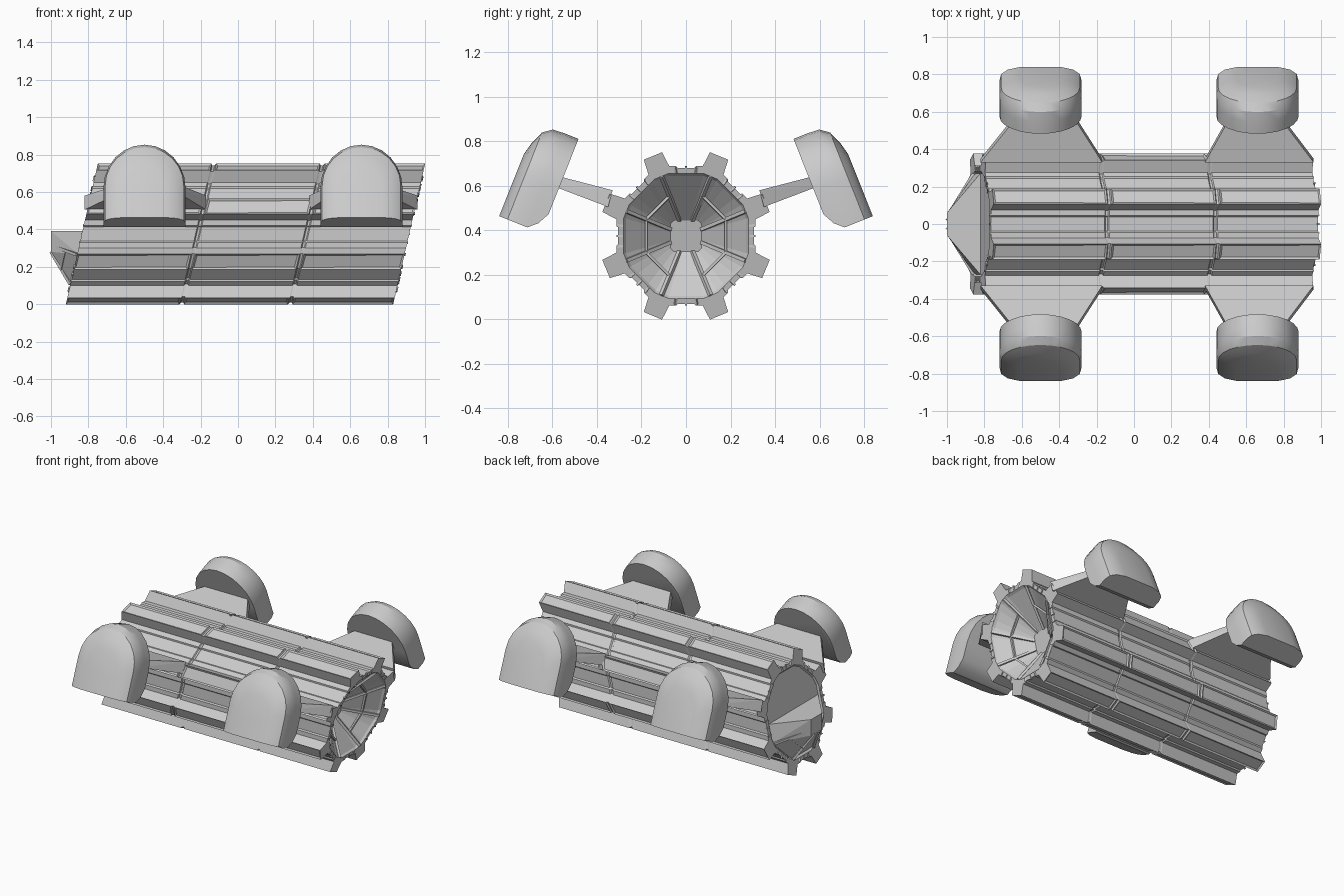
import bpy, bmesh
from math import sin, cos, pi, radians
from mathutils import Vector

if "Cube" in bpy.data.objects:
    bpy.data.objects.remove(bpy.data.objects["Cube"])

grey = bpy.data.materials.new("light_grey")
grey.use_nodes = True
grey.diffuse_color = (0.6, 0.6, 0.6, 1)
grey.node_tree.nodes["Principled BSDF"].inputs["Base Color"].default_value = grey.diffuse_color

MID = 0.375      # height of the hull axis
SHEAR = 0.227    # the hull leans back: x shifts with height
BACK, FRONT = -0.92, 0.83


def finish(name, bm, smooth=None):
    bmesh.ops.recalc_face_normals(bm, faces=bm.faces)
    mesh = bpy.data.meshes.new(name)
    bm.to_mesh(mesh)
    bm.free()
    mesh.materials.append(grey)
    obj = bpy.data.objects.new(name, mesh)
    bpy.context.collection.objects.link(obj)
    if smooth:
        bpy.ops.object.select_all(action='DESELECT')
        obj.select_set(True)
        bpy.context.view_layer.objects.active = obj
        bpy.ops.object.shade_smooth_by_angle(angle=radians(smooth))
    return obj


def loft(bm, rings):
    """Skin a list of closed rings and cap both ends."""
    rows = [[bm.verts.new(p) for p in ring] for ring in rings]
    n = len(rows[0])
    faces = []
    for a, b in zip(rows, rows[1:]):
        faces.append([bm.faces.new((a[i], a[(i + 1) % n], b[(i + 1) % n], b[i])) for i in range(n)])
    bm.faces.new(rows[0])
    bm.faces.new(rows[-1])
    return faces


def hull(name, points):
    bm = bmesh.new()
    for p in points:
        bm.verts.new(p)
    bmesh.ops.convex_hull(bm, input=bm.verts)
    return finish(name, bm)


def place(x, y, h):
    """Point in hull space: h is height above the axis."""
    return Vector((x + SHEAR * (MID + h), y, MID + h))


def polar(r, deg):
    return Vector((r * cos(radians(deg)), r * sin(radians(deg))))


# Hull section: eight raised ribs with shallow channels between them
section = []
for k in range(8):
    a = 22.5 + 45 * k
    section += [polar(0.322, a - 9), polar(0.391, a - 6.5), polar(0.391, a + 6.5), polar(0.322, a + 9)]
    start, end = polar(0.322, a + 9), polar(0.322, a + 36)
    inward = -(start + end).normalized()
    for t, depth in ((0.2, 0), (0.25, 0.008), (0.75, 0.008), (0.8, 0)):
        section.append(start.lerp(end, t) + inward * depth)


def ring(x, scale=1.0):
    return [place(x, p.x * scale, p.y * scale) for p in section]


def octagon_ring(x, apothem):
    out = []
    for p in section:
        d = p.normalized()
        reach = max(abs(d.dot(polar(1, 45 * k))) for k in range(8))
        out.append(place(x, *(d * apothem / reach)))
    return out


def square_ring(x, half):
    return [place(x, *(p * half / max(abs(p.x), abs(p.y)))) for p in section]


# Hull with two seam grooves, flat rear cap and a funnel in the other end
rings = [octagon_ring(BACK + 0.01, 0.27), octagon_ring(BACK, 0.28), ring(BACK)]
for seam in (-0.3, 0.28):
    rings += [ring(seam - 0.012), ring(seam - 0.006, 0.975), ring(seam + 0.006, 0.975), ring(seam + 0.012)]
rings += [ring(FRONT), octagon_ring(FRONT, 0.28), octagon_ring(FRONT - 0.015, 0.27),
          square_ring(FRONT - 0.17, 0.07)]
bm = bmesh.new()
bands = loft(bm, rings)
panels = [bands[b][8 * k + 1] for b in (2, 6, 10) for k in range(8)]
bmesh.ops.recalc_face_normals(bm, faces=bm.faces)
bmesh.ops.inset_individual(bm, faces=panels, thickness=0.014, depth=-0.008)
finish("hull", bm)

# Half-cone scoop under the rear cap
scoop = []
for y in (-0.06, 0.06):
    scoop += [(-1, y, 0.28), (-1, y, 0.39)]
for s in (-1, 1):
    scoop += [place(BACK + 0.01, s * y, h) for y, h in ((0.27, 0.015), (0.27, -0.11), (0.11, -0.27))]
hull("rear_scoop", scoop)


# Thin ridges on the ends
def bar(bm, a, b, width):
    d = b - a
    turn = d.to_track_quat('Z', 'Y').to_matrix().to_4x4()
    made = bmesh.ops.create_cube(bm, size=1)["verts"]
    for v in made:
        v.co = turn @ Vector((v.co.x * width, v.co.y * width, v.co.z * d.length)) + (a + b) / 2


def ridges(name, x, tip_x, centre, tip_half, keep):
    bm = bmesh.new()
    feet, knees = [], []
    for k in range(8):
        a = 22.5 + 45 * k
        foot = place(x, *polar(0.29, a))
        d = polar(1, a)
        d = d * tip_half / max(abs(d.x), abs(d.y))
        tip = Vector((tip_x + SHEAR * (MID + d.y), d.x, centre + d.y))
        feet.append(foot)
        knees.append(foot.lerp(tip, 0.45))
        if keep(a):
            bar(bm, foot, tip, 0.016)
    for k in range(8):
        a = 45 + 45 * k
        if keep(a) and k not in (1, 5):
            bar(bm, knees[k], knees[(k + 1) % 8], 0.012)
        for t in (-9, 0, 9):
            bar(bm, place(x, *polar(0.285, a + t)), place(x, *polar(0.312, a + t)), 0.01)
    finish(name, bm)


ridges("funnel_ridges", FRONT, FRONT - 0.17, MID, 0.07, lambda a: True)
ridges("scoop_ridges", BACK, -1.07, 0.335, 0.055, lambda a: 180 < a < 360)


# Pods: leaning arched housings with a rounded outer top and inner lower edge
def arch(x, side, v, half, low, top):
    straight = min(0.2, top - 0.17)
    outline = [(half, low)]
    for i in range(13):
        t = pi * i / 12
        outline.append((half * cos(t), straight + (top - straight) * sin(t)))
    outline.append((-half, low))
    return [(x + px, side * (0.83 - 0.37 * u + 0.93 * v), 0.46 + 0.93 * u + 0.37 * v) for px, u in outline]


pod_stations = [(-0.193, 0.22, 0.09, 0.454), (-0.165, 0.22, 0.035, 0.454), (-0.126, 0.22, 0, 0.454),
                (-0.07, 0.22, 0, 0.45), (-0.03, 0.21, 0, 0.42), (-0.005, 0.175, 0, 0.36), (0.01, 0.11, 0, 0.3)]
# Pod centre, then arm reach along x at the hull and at the pod
layout = {"rear": (-0.5, (-0.82, -0.17), (-0.62, -0.33)),
          "fore": (0.66, (0.38, 0.96), (0.52, 0.77))}
for end, (x, root, tip) in layout.items():
    for side, label in ((-1, "right"), (1, "left")):
        bm = bmesh.new()
        loft(bm, [arch(x, side, *s) for s in pod_stations])
        finish(f"{end}_{label}_pod", bm, 30)
        corners = [(px, side * y, z) for px in root for y, z in ((0.33, 0.58), (0.35, 0.505))]
        corners += [(px, side * y, z) for px in tip for y, z in ((0.58, 0.645), (0.6, 0.6))]
        hull(f"{end}_{label}_arm", corners)
